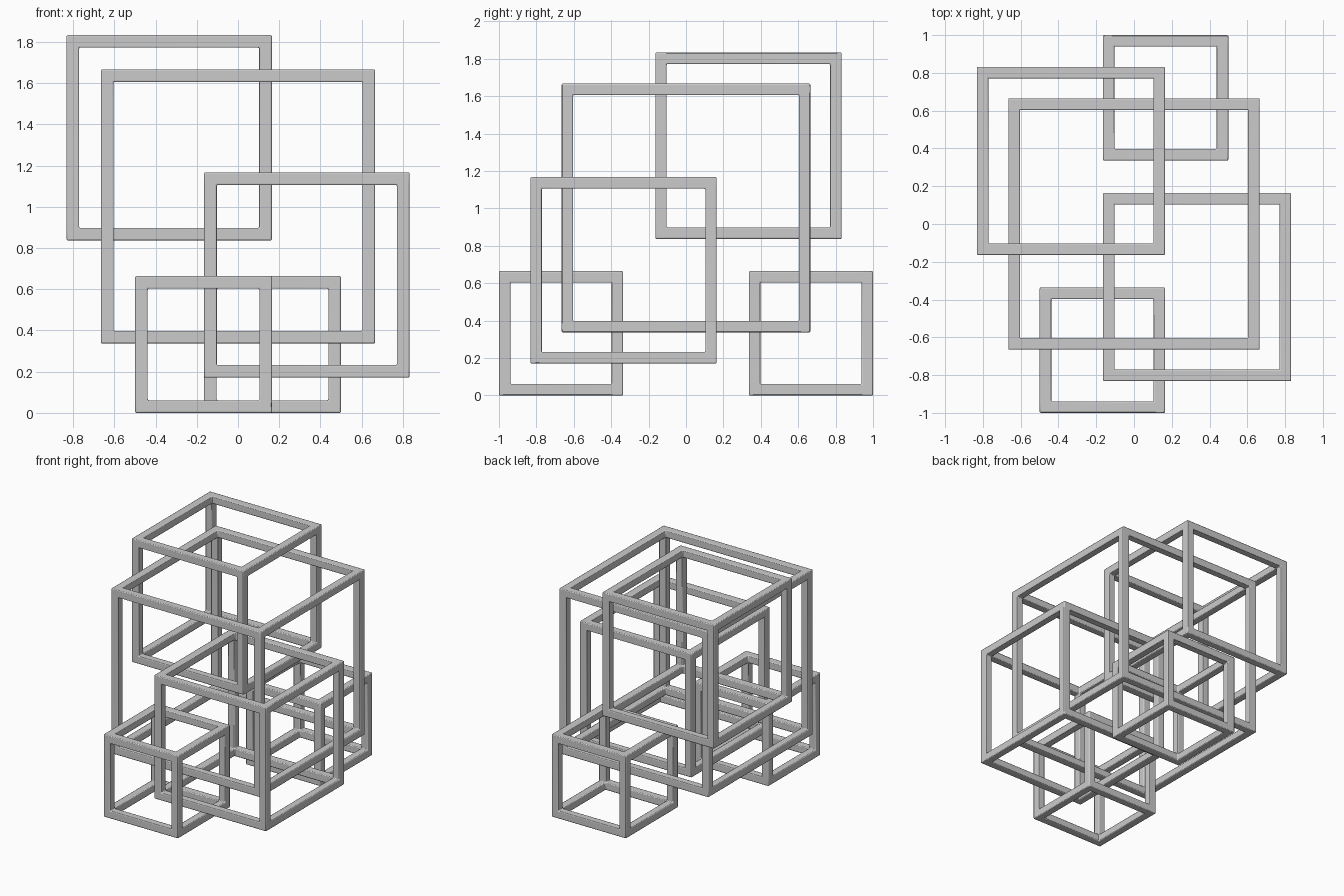
import bpy, bmesh
from itertools import product

if "Cube" in bpy.data.objects:
    bpy.data.objects.remove(bpy.data.objects["Cube"])

BAR = 0.061


def frame(name, center, half):
    """Open cube frame: the 20 edge and corner cells of a 3x3x3 block."""
    c = [-half, -half + BAR, half - BAR, half]
    solid = {p for p in product(range(3), repeat=3) if sum(i != 1 for i in p) >= 2}
    bm = bmesh.new()
    verts = {}

    def vert(key):
        if key not in verts:
            verts[key] = bm.verts.new([c[i] for i in key])
        return verts[key]

    # skin every cell side that has no solid neighbour
    for cell in solid:
        for axis, side in product(range(3), (0, 1)):
            other = list(cell)
            other[axis] += 1 if side else -1
            if tuple(other) in solid:
                continue
            u, v = (axis + 1) % 3, (axis + 2) % 3
            loop = []
            for a, b in ((0, 0), (1, 0), (1, 1), (0, 1)):
                k = list(cell)
                k[axis] += side
                k[u] += a
                k[v] += b
                loop.append(vert(tuple(k)))
            bm.faces.new(loop if side else loop[::-1])
    mesh = bpy.data.meshes.new(name)
    bm.to_mesh(mesh)
    bm.free()
    ob = bpy.data.objects.new(name, mesh)
    ob.location = center
    bpy.context.collection.objects.link(ob)

    # softened edges
    bevel = ob.modifiers.new("soft_edges", 'BEVEL')
    bevel.width = 0.006
    bevel.segments = 2
    bevel.limit_method = 'ANGLE'
    bpy.ops.object.select_all(action='DESELECT')
    ob.select_set(True)
    bpy.context.view_layer.objects.active = ob
    bpy.ops.object.shade_smooth_by_angle()
    return ob


# five interlocking cube frames
frame("large_frame", (0, 0, 1.002), 0.665)
frame("upper_frame", (-0.334, 0.334, 1.335), 0.498)
frame("lower_frame", (0.334, -0.334, 0.669), 0.498)
frame("front_small_frame", (-0.167, -0.668, 0.332), 0.332)
frame("back_small_frame", (0.167, 0.668, 0.332), 0.332)
